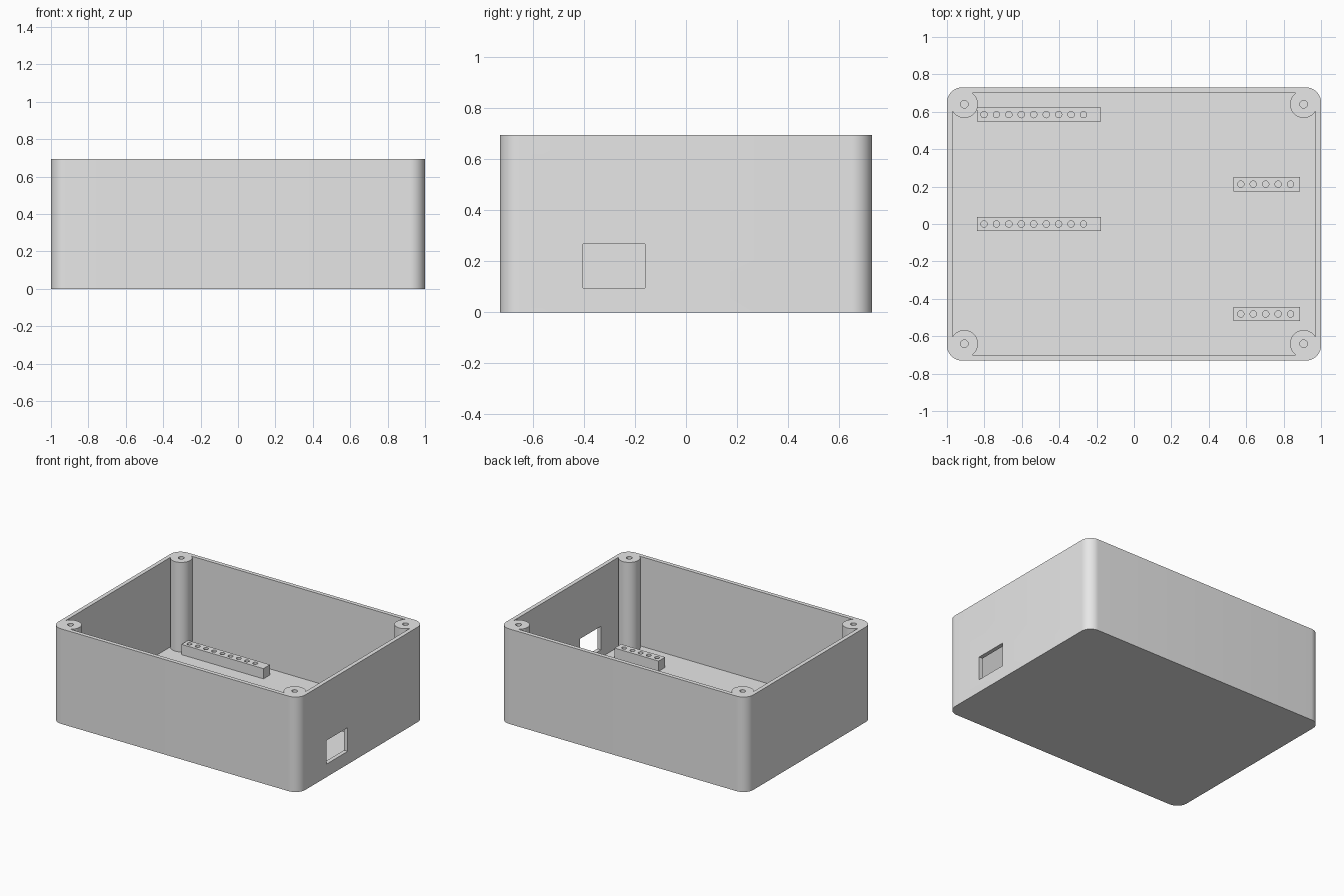
import bpy, bmesh, math

if "Cube" in bpy.data.objects:
    bpy.data.objects.remove(bpy.data.objects["Cube"], do_unlink=True)

HEIGHT, FLOOR, WALL = 0.695, 0.04, 0.03
HALF_X, HALF_Y = 1.0, 0.73
POST_X, POST_Y, POST_R = 0.907, 0.64, 0.073
PITCH, RAIL_W, RAIL_TOP = 0.0665, 0.076, 0.115

grey = bpy.data.materials.new("light grey plastic")
grey.use_nodes = True
grey.diffuse_color = (0.8, 0.8, 0.8, 1)
grey.node_tree.nodes["Principled BSDF"].inputs["Base Color"].default_value = (0.8, 0.8, 0.8, 1)


def prism(name, outline, z0, z1):
    """Extrude a closed outline from z0 up to z1."""
    bm = bmesh.new()
    base = bm.faces.new([bm.verts.new((x, y, z0)) for x, y in outline])
    top = bmesh.ops.extrude_face_region(bm, geom=[base])["geom"]
    bmesh.ops.translate(bm, vec=(0, 0, z1 - z0),
                        verts=[v for v in top if isinstance(v, bmesh.types.BMVert)])
    bmesh.ops.recalc_face_normals(bm, faces=bm.faces)
    mesh = bpy.data.meshes.new(name)
    bm.to_mesh(mesh)
    bm.free()
    mesh.materials.append(grey)
    obj = bpy.data.objects.new(name, mesh)
    bpy.context.collection.objects.link(obj)
    return obj


def rectangle(x0, x1, y0, y1):
    return [(x0, y0), (x1, y0), (x1, y1), (x0, y1)]


def circle(cx, cy, r, n=32):
    return [(cx + r * math.cos(2 * math.pi * i / n),
             cy + r * math.sin(2 * math.pi * i / n)) for i in range(n)]


def rounded(hx, hy, r, steps=12):
    pts = []
    for q, (sx, sy) in enumerate([(1, 1), (-1, 1), (-1, -1), (1, -1)]):
        for i in range(steps + 1):
            a = math.pi / 2 * (q + i / steps)
            pts.append((sx * (hx - r) + r * math.cos(a), sy * (hy - r) + r * math.sin(a)))
    return pts


def cut(obj, cutters):
    """Subtract each cutter from the object, then discard the cutters."""
    for c in cutters:
        c.hide_render = True
        mod = obj.modifiers.new("cut", 'BOOLEAN')
        mod.operation, mod.solver, mod.object = 'DIFFERENCE', 'EXACT', c
    bpy.context.view_layer.update()
    graph = bpy.context.evaluated_depsgraph_get()
    mesh = bpy.data.meshes.new_from_object(obj.evaluated_get(graph))
    obj.modifiers.clear()
    obj.data = mesh
    for c in cutters:
        bpy.data.objects.remove(c, do_unlink=True)


def smooth(obj):
    bpy.ops.object.select_all(action='DESELECT')
    obj.select_set(True)
    bpy.context.view_layer.objects.active = obj
    bpy.ops.object.shade_smooth_by_angle(angle=math.radians(30))


# Open box: the cavity leaves the four corner screw posts standing
corners = [(sx * POST_X, sy * POST_Y) for sx in (-1, 1) for sy in (-1, 1)]
cavity = prism("cavity", rounded(HALF_X - WALL, HALF_Y - WALL, 0.05), FLOOR, 0.9)
cut(cavity, [prism("post_gap", circle(x, y, POST_R, 48), -0.1, 1.0) for x, y in corners])
box = prism("enclosure_box", rounded(HALF_X, HALF_Y, 0.08), 0, HEIGHT)
port = prism("port_opening", rectangle(0.9, 1.1, -0.403, -0.16), 0.095, 0.268)
screws = [prism("screw_hole", circle(x, y, 0.02), 0.3, 0.9) for x, y in corners]
cut(box, [cavity, port] + screws)
smooth(box)


# Pin rails on the floor, each with a row of round sockets
def pin_rail(name, x0, x1, y, first, count):
    rail = prism(name, rectangle(x0, x1, y - RAIL_W / 2, y + RAIL_W / 2), FLOOR, RAIL_TOP)
    cut(rail, [prism("socket", circle(first + i * PITCH, y, 0.017, 24), FLOOR + 0.01, 0.2)
               for i in range(count)])
    smooth(rail)


for side, y in (("back", 0.585), ("middle", 0.0)):
    pin_rail("long_rail_" + side, -0.84, -0.177, y, -0.802, 9)
for side, y in (("back", 0.213), ("front", -0.481)):
    pin_rail("short_rail_" + side, 0.532, 0.888, y, 0.571, 5)
